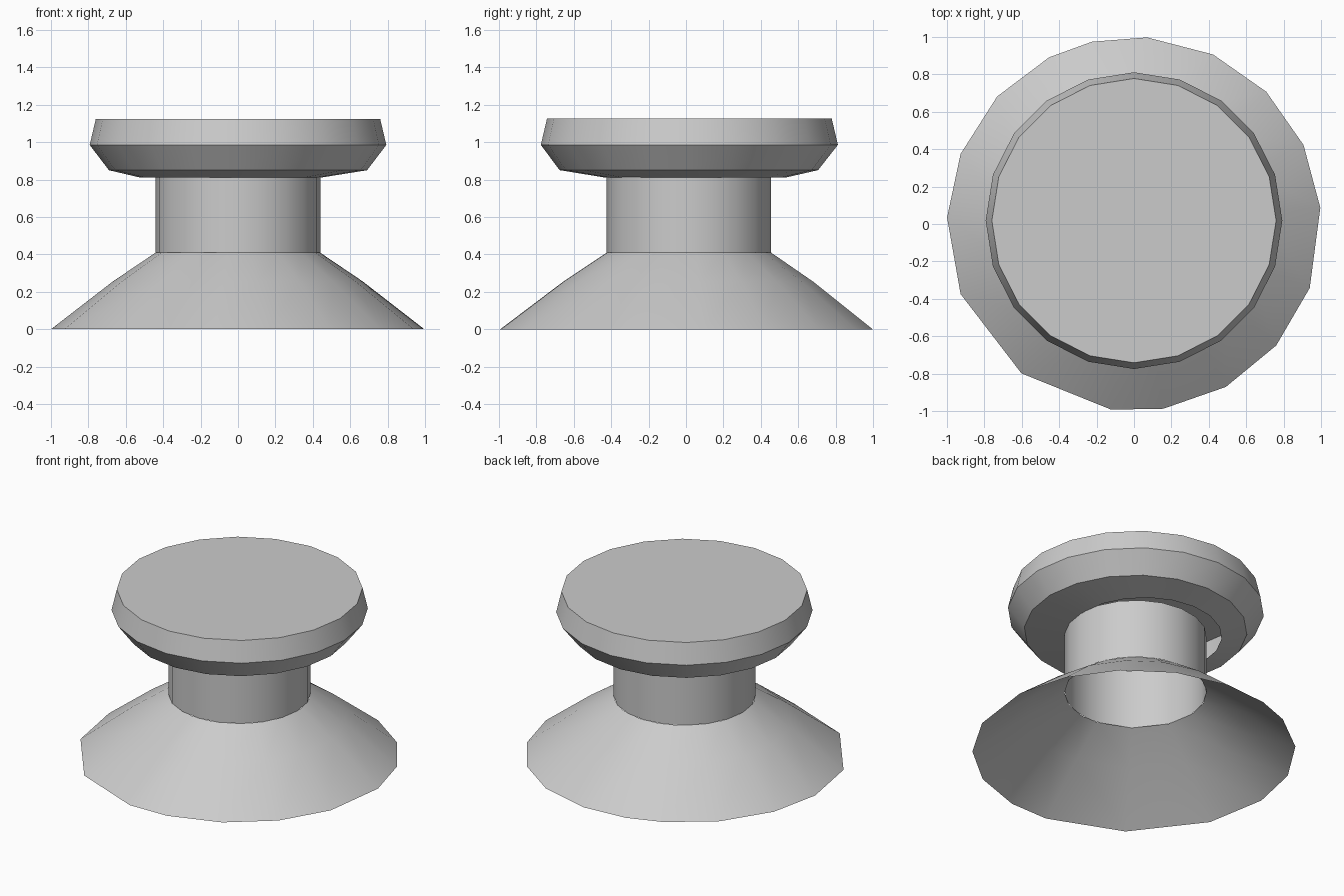
import bpy, bmesh, math

if "Cube" in bpy.data.objects:
    bpy.data.objects.remove(bpy.data.objects["Cube"])

metal = bpy.data.materials.new("plain grey")
metal.diffuse_color = (0.6, 0.6, 0.6, 1)
metal.use_nodes = True
metal.node_tree.nodes["Principled BSDF"].inputs["Base Color"].default_value = metal.diffuse_color


def lathe(name, rings, angles, close_top=False):
    """Open shell through rings (radius, z, centre x, centre y)."""
    bm = bmesh.new()
    loops = [[bm.verts.new((cx + r * math.cos(math.radians(a)),
                            cy + r * math.sin(math.radians(a)), z)) for a in angles]
             for r, z, cx, cy in rings]
    n = len(angles)
    for low, high in zip(loops, loops[1:]):
        for i in range(n):
            j = (i + 1) % n
            bm.faces.new((low[i], low[j], high[j], high[i]))
    if close_top:
        bm.faces.new(loops[-1])
    mesh = bpy.data.meshes.new(name)
    bm.to_mesh(mesh)
    bm.free()
    mesh.materials.append(metal)
    obj = bpy.data.objects.new(name, mesh)
    bpy.context.collection.objects.link(obj)
    bpy.ops.object.select_all(action='DESELECT')
    obj.select_set(True)
    bpy.context.view_layer.objects.active = obj
    bpy.ops.object.shade_smooth_by_angle(angle=math.radians(26))
    return obj


# Flared base, open underneath, with an uneven 17-sided rim
rim = [5, 25, 45, 65, 86, 103, 117, 137, 158, 178, 202, 233, 263, 279, 299.4, 319.5, 340]
lathe("flared_base", [(1.0, 0, 0, 0), (0.67, 0.255, 0, 0.01), (0.44, 0.41, 0, 0.015)], rim)

# Hollow neck
even = [18 * i for i in range(20)]
lathe("neck", [(0.44, 0.41, 0, 0.015), (0.44, 0.815, 0, 0.015)], even)

# Cap with an off-centre opening underneath that leaves a gap beside the neck
lathe("cap", [(0.48, 0.81, -0.04, 0.05), (0.69, 0.85, 0, 0.015),
              (0.793, 0.985, 0, 0.018), (0.76, 1.125, 0, 0.018)], even, True)
